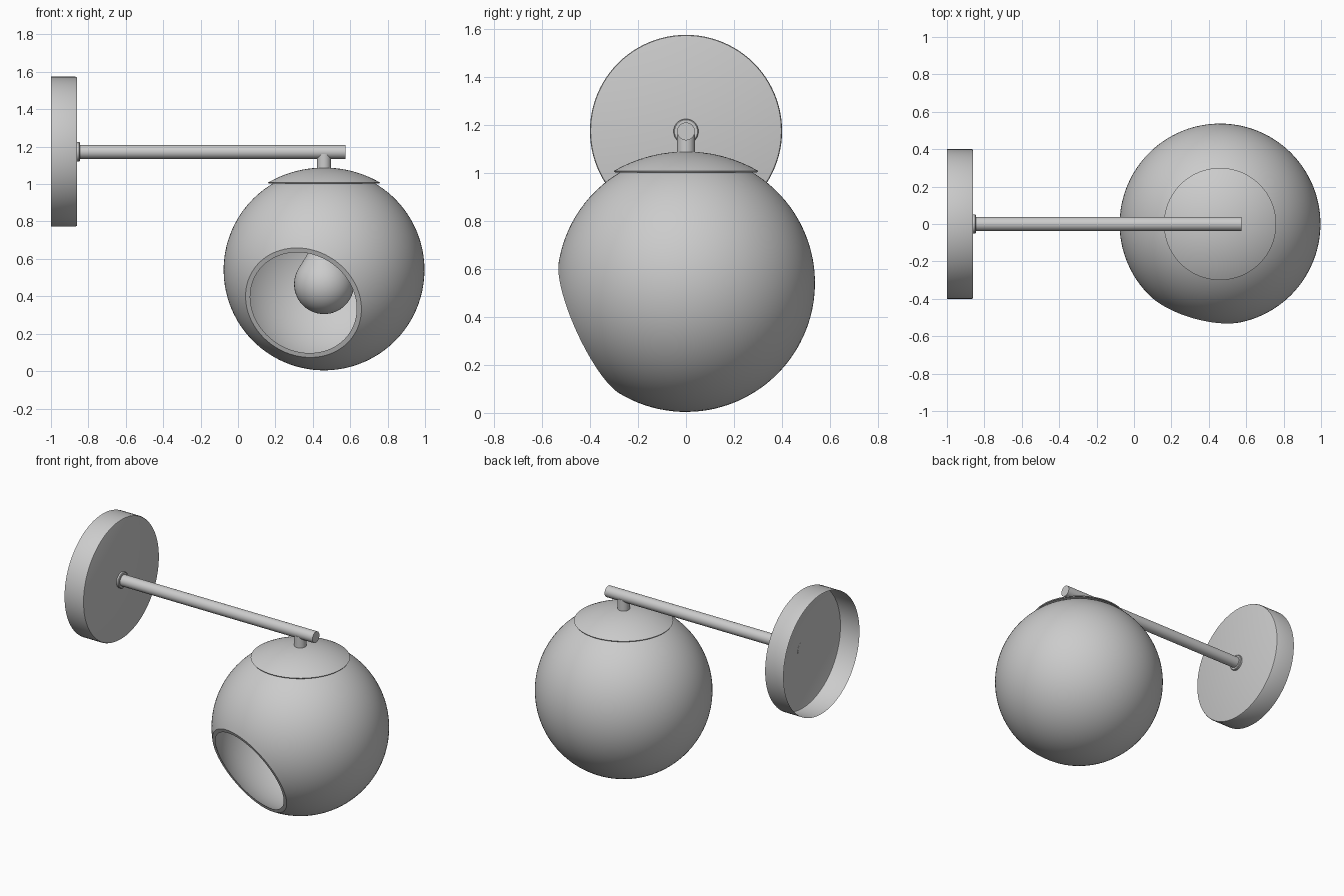
import bpy, bmesh, math
from mathutils import Vector

if "Cube" in bpy.data.objects:
    bpy.data.objects.remove(bpy.data.objects["Cube"])

Z = Vector((0, 0, 1))
X = Vector((1, 0, 0))


def lathe(name, profile, origin, axis=Z, sides=64, closed=False, sharp=35):
    """Revolve (radius, height) points around an axis through origin."""
    bm = bmesh.new()
    rot = Z.rotation_difference(axis.normalized())
    verts = [bm.verts.new((r, 0, h)) for r, h in profile]
    pairs = list(zip(verts, verts[1:]))
    if closed:
        pairs.append((verts[-1], verts[0]))
    edges = [bm.edges.new(p) for p in pairs]
    bmesh.ops.spin(bm, geom=verts + edges, cent=(0, 0, 0), axis=(0, 0, 1),
                   angle=2 * math.pi, steps=sides)
    bmesh.ops.remove_doubles(bm, verts=bm.verts[:], dist=1e-5)
    bmesh.ops.recalc_face_normals(bm, faces=bm.faces[:])
    for v in bm.verts:
        v.co = rot @ v.co
    mesh = bpy.data.meshes.new(name)
    bm.to_mesh(mesh)
    bm.free()
    ob = bpy.data.objects.new(name, mesh)
    ob.location = origin
    bpy.context.collection.objects.link(ob)
    bpy.ops.object.select_all(action='DESELECT')
    ob.select_set(True)
    bpy.context.view_layer.objects.active = ob
    bpy.ops.object.shade_smooth_by_angle(angle=math.radians(sharp))
    return ob


def arc(radius, start, end, n, h0=0.0):
    """Points on a circle, angle measured from the axis."""
    pts = []
    for i in range(n + 1):
        a = start + (end - start) * i / n
        r = radius * math.sin(a)
        pts.append((0.0 if abs(r) < 1e-6 else r, h0 + radius * math.cos(a)))
    return pts


CX, ARM_Z = 0.46, 1.172

# Wall plate: cup open at the back with a softened front edge
lathe("wall_plate", [(0.4, 0), (0.4, 0.132), (0.397, 0.138), (0.391, 0.14), (0, 0.14)],
      (-1, 0, ARM_Z + 0.002), X, 96)

# Collar where the arm meets the plate
lathe("arm_collar", [(0, 0), (0.052, 0), (0.052, 0.012), (0.048, 0.016), (0, 0.016)],
      (-0.861, 0, ARM_Z), X, 48)

# Horizontal arm and short drop stem
lathe("arm", [(0, 0), (0.037, 0), (0.037, 1.435), (0, 1.435)], (-0.86, 0, ARM_Z), X, 48)
lathe("stem", [(0, 0), (0.037, 0), (0.037, 0.085), (0, 0.085)], (CX, 0, 1.075), Z, 48)

# Shallow domed cap over the globe
R = 0.60
half = math.asin(0.3 / R)
cap = arc(R, 0, half, 16, 1.088 - R) + arc(R, math.asin(0.296 / R), 0, 16, 1.08 - R)
lathe("globe_cap", cap, (CX, 0, 0), Z, 80)

# Hollow globe with a round opening facing front, left and down
RO, RI, RIM = 0.537, 0.522, 0.431
globe = (arc(RO, math.acos(RIM / RO), math.pi, 48)
         + arc(RI, math.pi, math.acos(RIM / RI), 48))
lathe("globe_shade", globe, (CX, 0, 0.541), Vector((-0.255, -0.877, -0.406)), 96, closed=True)

# Bulb: sphere blending into a neck
bulb = arc(0.16, math.pi, math.radians(58), 28, 0.465)
bulb += [(0.115, 0.583), (0.096, 0.613), (0.083, 0.645), (0.077, 0.68),
         (0.075, 0.74), (0, 0.74)]
lathe("bulb", bulb, (CX, 0, 0), Z, 48)

# Socket holding the bulb under the cap
lathe("bulb_socket", [(0, 0.73), (0.085, 0.73), (0.085, 1.05), (0, 1.05)], (CX, 0, 0), Z, 48)
